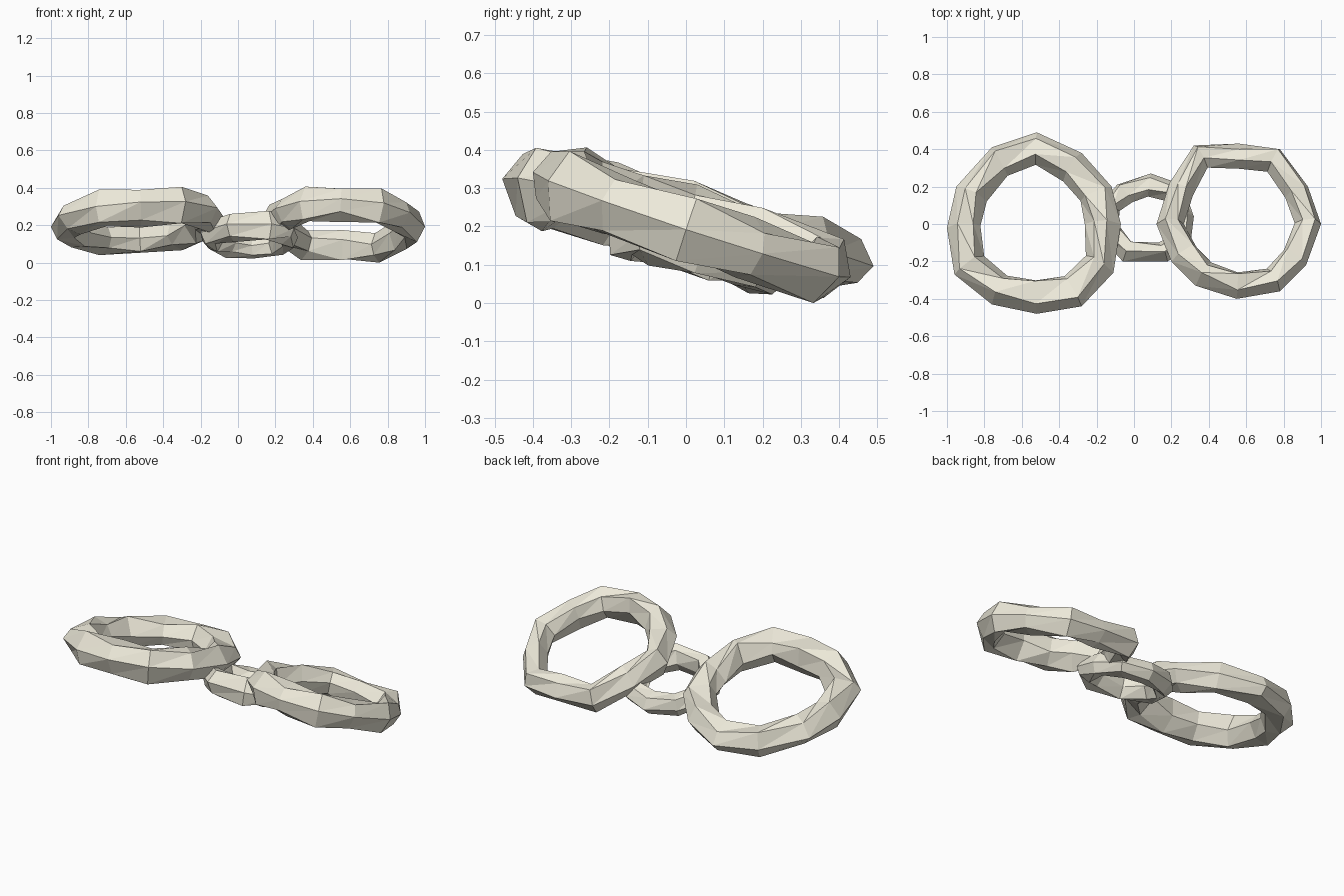
import bpy, bmesh, math, random
from mathutils import Vector

if "Cube" in bpy.data.objects:
    bpy.data.objects.remove(bpy.data.objects["Cube"])

SIDES = 6
mat = bpy.data.materials.new("bone")
mat.diffuse_color = (0.85, 0.82, 0.70, 1)
mat.use_nodes = True
mat.node_tree.nodes["Principled BSDF"].inputs["Base Color"].default_value = mat.diffuse_color


def rough_ring(name, outline, z0, slope_x, slope_y, width, heights, seed):
    """Faceted link: a tilted closed tube whose outer edge follows the outline."""
    rng = random.Random(seed)
    front_h, side_h, back_h = heights
    n = len(outline)
    xs, ys = [p[0] for p in outline], [p[1] for p in outline]
    cx, cy = (min(xs) + max(xs)) / 2, (min(ys) + max(ys)) / 2
    ry = max(ys) - cy
    normal = Vector((-slope_x, -slope_y, 1))
    bm = bmesh.new()
    loops = []
    for i, (x, y) in enumerate(outline):
        out = Vector((x - cx, y - cy, 0)).normalized()
        w = width * rng.uniform(0.92, 1.08) / 2
        mid = Vector((x, y, 0)) - out * w
        t = (y - cy) / ry
        h = side_h + ((back_h if t > 0 else front_h) - side_h) * t * t
        loop = []
        for k in range(SIDES):
            # slight chiselled irregularity, outer corner kept on the outline
            a = math.tau * k / SIDES + (0 if k == 0 else rng.uniform(-0.2, 0.25))
            p = mid + out * (w * math.cos(a))
            p.z = z0 + slope_x * (p.x - cx) + slope_y * (p.y - cy)
            # alternate crest corners are lower, giving a twisted ridge
            dip = rng.uniform(0.68, 0.82) if (k + i) % 2 else 1.0
            p += normal * (h / 2 * dip * math.sin(a) / math.sin(math.pi / 3))
            loop.append(bm.verts.new(p))
        loops.append(loop)
    # triangulated skin
    for i in range(n):
        a, b = loops[i], loops[(i + 1) % n]
        for k in range(SIDES):
            m = (k + 1) % SIDES
            bm.faces.new((a[k], b[k], b[m]))
            bm.faces.new((a[k], b[m], a[m]))
    bmesh.ops.recalc_face_normals(bm, faces=bm.faces)
    mesh = bpy.data.meshes.new(name)
    bm.to_mesh(mesh)
    bm.free()
    mesh.materials.append(mat)
    obj = bpy.data.objects.new(name, mesh)
    bpy.context.collection.objects.link(obj)
    return obj


# large left link
left = [(-0.52, 0.49), (-0.76, 0.41), (-0.95, 0.20), (-1.0, -0.02), (-0.96, -0.27),
        (-0.76, -0.43), (-0.52, -0.48), (-0.28, -0.44), (-0.11, -0.26), (-0.07, 0.0),
        (-0.12, 0.20), (-0.28, 0.38)]
rough_ring("left_link", left, 0.205, 0.05, -0.235, 0.18, (0.20, 0.16, 0.16), 3)

# large right link
right = [(0.56, 0.43), (0.32, 0.42), (0.19, 0.22), (0.12, 0.0), (0.20, -0.20),
         (0.33, -0.33), (0.55, -0.40), (0.78, -0.36), (0.92, -0.22), (1.0, 0.0),
         (0.93, 0.20), (0.78, 0.40)]
rough_ring("right_link", right, 0.20, -0.04, -0.33, 0.145, (0.18, 0.16, 0.15), 8)

# small connecting link, tilted like the others and lying under both
small = [(0.09, 0.27), (-0.09, 0.21), (-0.19, 0.10), (-0.20, -0.05), (-0.06, -0.20),
         (0.18, -0.20), (0.30, -0.12), (0.32, 0.04), (0.26, 0.21)]
rough_ring("connecting_link", small, 0.13, 0.0, -0.31, 0.12, (0.15, 0.12, 0.12), 5)

# rest on the ground
objs = list(bpy.context.collection.objects)
low = min(v.co.z for o in objs for v in o.data.vertices)
for o in objs:
    for v in o.data.vertices:
        v.co.z -= low
